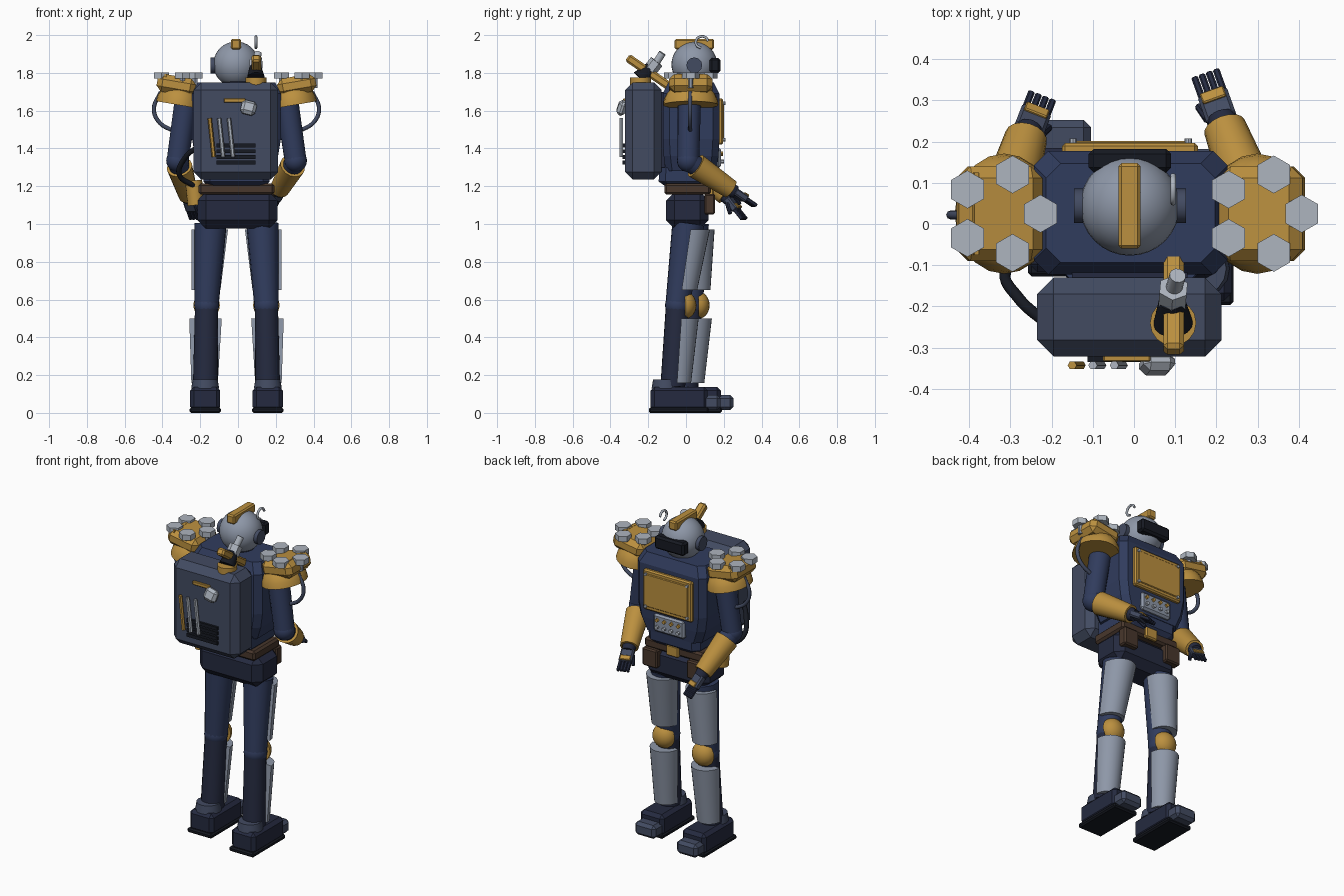
import bpy, bmesh, math
from mathutils import Vector, Matrix, Euler

if "Cube" in bpy.data.objects:
    bpy.data.objects.remove(bpy.data.objects["Cube"])

COL = dict(navy=(.03, .045, .11), dark=(.018, .023, .05), slate=(.055, .07, .12), gold=(.5, .28, .05),
           steel=(.27, .31, .39), silver=(.42, .46, .52), brown=(.065, .038, .025), black=(.008, .01, .016))
MATS = {}
for n, c in COL.items():
    MATS[n] = bpy.data.materials.new(n)
    MATS[n].diffuse_color = (*c, 1)
CX = -0.008  # body centre line


def finish(bm, name, col, smooth=35):
    bmesh.ops.recalc_face_normals(bm, faces=bm.faces)
    me = bpy.data.meshes.new(name)
    bm.to_mesh(me)
    bm.free()
    me.materials.append(MATS[col])
    if smooth:
        for p in me.polygons:
            p.use_smooth = True
        me.set_sharp_from_angle(angle=math.radians(smooth))
    ob = bpy.data.objects.new(name, me)
    bpy.context.collection.objects.link(ob)
    return ob


def box(name, col, loc, size, bev=0.0, rot=(0, 0, 0), quat=None):
    bm = bmesh.new()
    bmesh.ops.create_cube(bm, size=1, matrix=Matrix.Diagonal((*size, 1)))
    if bev:
        bmesh.ops.bevel(bm, geom=bm.edges[:], offset=bev, segments=1, affect='EDGES')
    q = quat or Euler(rot).to_quaternion()
    bm.transform(Matrix.LocRotScale(Vector(loc), q, None))
    return finish(bm, name, col, 0)


def span(name, col, lo, hi, bev=0.0):
    lo, hi = Vector(lo), Vector(hi)
    return box(name, col, (lo + hi) / 2, hi - lo, bev)


def rod(name, col, p0, p1, r0, r1=None, n=16):
    p0, p1 = Vector(p0), Vector(p1)
    bm = bmesh.new()
    q = (p1 - p0).to_track_quat('Z', 'Y')
    bmesh.ops.create_cone(bm, cap_ends=True, segments=n, radius1=r0, radius2=r0 if r1 is None else r1,
                          depth=(p1 - p0).length, matrix=Matrix.LocRotScale((p0 + p1) / 2, q, None))
    return finish(bm, name, col, 35)


def ball(name, col, loc, rad, rot=(0, 0, 0), cut=None, n=20):
    bm = bmesh.new()
    bmesh.ops.create_uvsphere(bm, u_segments=n, v_segments=n // 2 + 2, radius=1)
    if cut:  # keep only the half on the given side
        res = bmesh.ops.bisect_plane(bm, geom=bm.verts[:] + bm.edges[:] + bm.faces[:], plane_co=(0, 0, 0),
                                     plane_no=cut, clear_inner=True)
        bmesh.ops.edgeloop_fill(bm, edges=[e for e in res['geom_cut'] if isinstance(e, bmesh.types.BMEdge)])
    bm.transform(Matrix.LocRotScale(Vector(loc), Euler(rot), Vector(rad)))
    return finish(bm, name, col, 40)


def loft(name, col, rings, smooth=0):
    bm = bmesh.new()
    vs = [[bm.verts.new(p) for p in r] for r in rings]
    n = len(vs[0])
    for a, b in zip(vs, vs[1:]):
        for i in range(n):
            bm.faces.new((a[i], a[(i + 1) % n], b[(i + 1) % n], b[i]))
    bm.faces.new(vs[0])
    bm.faces.new(vs[-1])
    return finish(bm, name, col, smooth)


def shell(name, col, top, bot, r0, r1):
    # half-round armour plate facing +y
    loft(name, col, [[(c[0] + r * math.cos(a), c[1] + r * 1.07 * math.sin(a), c[2])
                      for a in [math.pi * (i / 14) for i in range(15)]] for c, r in ((top, r0), (bot, r1))], 35)


def hose(name, col, pts, r):
    cu = bpy.data.curves.new(name, 'CURVE')
    cu.dimensions, cu.bevel_depth, cu.bevel_resolution, cu.use_fill_caps = '3D', r, 2, True
    sp = cu.splines.new('BEZIER')
    sp.bezier_points.add(len(pts) - 1)
    for b, p in zip(sp.bezier_points, pts):
        b.co = p
        b.handle_left_type = b.handle_right_type = 'AUTO'
    cu.materials.append(MATS[col])
    bpy.context.collection.objects.link(bpy.data.objects.new(name, cu))


# torso: chamfered octagonal loft
def octa(hx, hy, z, cy=0.027, c=0.035):
    return [(CX + x, cy + y, z) for x, y in ((hx, hy - c), (hx - c, hy), (c - hx, hy), (-hx, hy - c),
            (-hx, c - hy), (c - hx, -hy), (hx - c, -hy), (hx, c - hy))]


loft('torso', 'navy', [octa(.19, .135, 1.28), octa(.22, .145, 1.36), octa(.235, .15, 1.45),
                       octa(.235, .15, 1.69), octa(.205, .12, 1.75)])
loft('waist', 'navy', [octa(.15, .12, 1.2, .01), octa(.175, .15, 1.225, .005), octa(.175, .15, 1.3, .01)])
rod('neck', 'dark', (CX, .04, 1.73), (CX, .04, 1.8), .08, .07)
span('pelvis', 'dark', (-.215, -.105, .975), (.21, .12, 1.17), .045)
span('belt', 'brown', (-.208, -.115, 1.155), (.192, .132, 1.215), .012)
span('buckle', 'gold', (-.05, .12, 1.15), (.035, .148, 1.22), .008)
for s in (-1, 1):
    box('belt_pouch', 'brown', (CX + s * .15, .125, 1.105), (.1, .055, .11), .008)

# chest armour
span('chest_plate', 'gold', (-.175, .165, 1.42), (.155, .197, 1.665), .008)
span('chest_panel', 'gold', (-.152, .19, 1.443), (.132, .202, 1.642), .004)
span('belly_plate', 'steel', (-.115, .15, 1.295), (.095, .185, 1.405), .012)
for sx in (-1, 1):
    for z in (1.445, 1.64):
        rod('rivet', 'silver', (CX + sx * .14, .19, z), (CX + sx * .14, .208, z), .009, n=8)
for i in range(4):
    x = CX - .072 + i * .048
    rod('belly_stud', 'silver', (x, .18, 1.33), (x, .2, 1.33), .011, n=6)
    rod('belly_stud', 'gold', (x, .18, 1.372), (x, .196, 1.372), .013, n=4)

# helmet
H = (-.01, .044, 1.845)
ball('helmet', 'steel', H, (.121,) * 3, n=32)
span('crest', 'gold', (-.038, -.06, 1.925), (.016, .148, 1.98), .008)
span('visor', 'black', (-.11, .125, 1.8), (.09, .182, 1.88), .012)
for s in (-1, 1):
    rod('ear_disc', 'slate', (H[0] + s * .1, .044, 1.84), (H[0] + s * .136, .044, 1.84), .042, n=12)
hose('antenna_hook', 'silver', [(.095, .085 + .033 * math.cos(math.radians(a)), 1.962 + .031 * math.sin(math.radians(a)))
                               for a in range(10, 261, 50)], .007)

# backpack and fittings
span('backpack', 'slate', (-.235, -.322, 1.235), (.212, -.13, 1.75), .04)
span('pack_mount', 'dark', (-.15, -.14, 1.3), (.13, -.1, 1.7))
span('pack_handle', 'gold', (-.075, -.334, 1.642), (.04, -.318, 1.664), .003)
box('pack_clamp', 'silver', (.056, -.34, 1.615), (.08, .045, .075), .016, (-.3, .25, 0))
for x, c in ((-.15, 'gold'), (-.1, 'silver'), (-.048, 'silver')):
    rod('pack_rod', c, (x, -.343, 1.56), (x + .022, -.343, 1.355), .011, n=6)
for i in range(4):
    box('vent_slat', 'black', (-.01, -.326, 1.325 + i * .03), (.205, .018, .02))
rod('stack_base', 'gold', (.095, -.24, 1.73), (.095, -.24, 1.775), .056)
rod('stack_joint', 'black', (.095, -.24, 1.77), (.092, -.185, 1.83), .048, .032)
d = Vector((0, .24, -.165))
box('stack_bar', 'gold', (.096, -.17, 1.785), (.05, .045, .34), .01, quat=d.to_track_quat('Z', 'Y'))
rod('stack_collar', 'silver', (.093, -.19, 1.815), (.096, -.155, 1.86), .038, n=6)
rod('stack_pipe', 'silver', (.096, -.16, 1.85), (.106, -.125, 1.905), .02, n=12)
hose('pack_hose', 'black', [(-.2, -.25, 1.42), (-.28, -.18, 1.35), (-.31, -.11, 1.26), (-.23, -.05, 1.2)], .014)
rod('hip_canister', 'gold', (-.235, -.02, 1.23), (-.222, -.02, 1.1), .045)

# shoulders and arms
ARMS = {1: ((.305, .012, 1.335), (.22, .235, 1.185), (.175, .36, 1.1)),
        -1: ((-.32, .012, 1.335), (-.262, .21, 1.15), (-.225, .305, 1.03))}
for s, (elbow, wrist, tip) in ARMS.items():
    px = CX + s * .317
    tilt = (0, -s * .17, 0)
    ball('shoulder_dome', 'gold', (px + s * -.01, .025, 1.63), (.122, .146, .125), tilt, (0, 0, 1))
    box('shoulder_block', 'gold', (px + s * .002, .025, 1.735), (.205, .23, .095), .028, tilt)
    box('shoulder_rim', 'gold', (px + s * .058, .025, 1.787), (.012, .2, .015), 0, tilt)
    for i in range(5):
        a = math.radians(72 * i)
        p = Vector((px + .098 * math.cos(a), .025 + .1 * math.sin(a), 1.77))
        rod('hex_bolt', 'silver', p, p + Vector((0, 0, .033)), .046, n=6)
        rod('bolt_stem', 'steel', p - Vector((0, 0, .05)), p, .015, n=6)
    hose('shoulder_hose', 'slate', [(CX + s * x, .022, z) for x, z in
                                    ((.4, 1.7), (.437, 1.61), (.41, 1.54), (.33, 1.49))], .011)
    elbow, wrist, tip = map(Vector, (elbow, wrist, tip))
    rod('upper_arm', 'navy', (CX + s * .265, .018, 1.66), elbow, .062, .058)
    ball('elbow', 'navy', elbow, (.06,) * 3)
    rod('forearm_sleeve', 'navy', elbow, elbow.lerp(wrist, .4), .056, .05)
    rod('forearm_guard', 'gold', elbow.lerp(wrist, .18), wrist, .068, .052)
    q = (tip - wrist).to_track_quat('Z', 'Y')
    fwd, side, up = q @ Vector((0, 0, 1)), q @ Vector((1, 0, 0)), q @ Vector((0, 1, 0))
    rod('wrist_cuff', 'dark', wrist - fwd * .01, wrist + fwd * .03, .04, .034)
    box('palm', 'slate', wrist + fwd * .06, (.075, .038, .085), .008, quat=q)
    box('knuckle_plate', 'gold', wrist + fwd * .085 + up * .02, (.06, .012, .03), .003, quat=q)
    for i in range(4):
        f = wrist + fwd * .128 + side * (i - 1.5) * .0185
        box('finger', 'dark', f, (.0165, .02, .07), .004, quat=q)
    t = wrist + fwd * .045 + side * s * .03
    rod('thumb', 'dark', t - up * .01, t + fwd * .055 + side * s * .012 - up * .03, .013, .01, 8)

# legs: left leg steps slightly forward
for s, dy in ((1, 0), (-1, .07)):
    hip = Vector((CX + s * .137, .012 + dy * .35, 1.0))
    knee = Vector((CX + s * .158, -.045 + dy, .57))
    ankle = Vector((CX + s * .165, -.07 + dy, .14))
    rod('thigh', 'navy', knee, hip, .064, .085)
    ball('knee_joint', 'navy', knee, (.066,) * 3)
    rod('shin', 'dark', ankle, knee, .066, .062)
    fw = Vector((s * .004, .01, 0))
    shell('thigh_armour', 'steel', hip + fw + Vector((0, .002, -.03)), knee + fw + Vector((0, .012, .08)), .096, .077)
    shell('shin_armour', 'steel', knee + fw + Vector((s * .002, .01, -.07)), ankle + fw + Vector((0, .012, .018)), .086, .07)
    ball('knee_cap', 'gold', knee + Vector((0, .04, 0)), (.07, .06, .072), (0, 0, 0), (0, 1, 0))
    bx = CX + s * .166
    span('boot', 'dark', (bx - .08, -.187 + dy, .012), (bx + .08, .115 + dy, .138), .02)
    span('boot_sole', 'black', (bx - .083, -.197 + dy, 0), (bx + .083, .12 + dy, .028), .008)
    span('boot_toe', 'slate', (bx - .07, .03 + dy, .014), (bx + .07, .182 + dy, .095), .018)
    rod('boot_collar', 'slate', (bx, -.108 + dy, .13), (bx, -.108 + dy, .178), .074, .066)

for m in bpy.data.materials:
    if m.users and not m.is_grease_pencil:
        m.use_nodes = True
        m.node_tree.nodes["Principled BSDF"].inputs["Base Color"].default_value = m.diffuse_color
